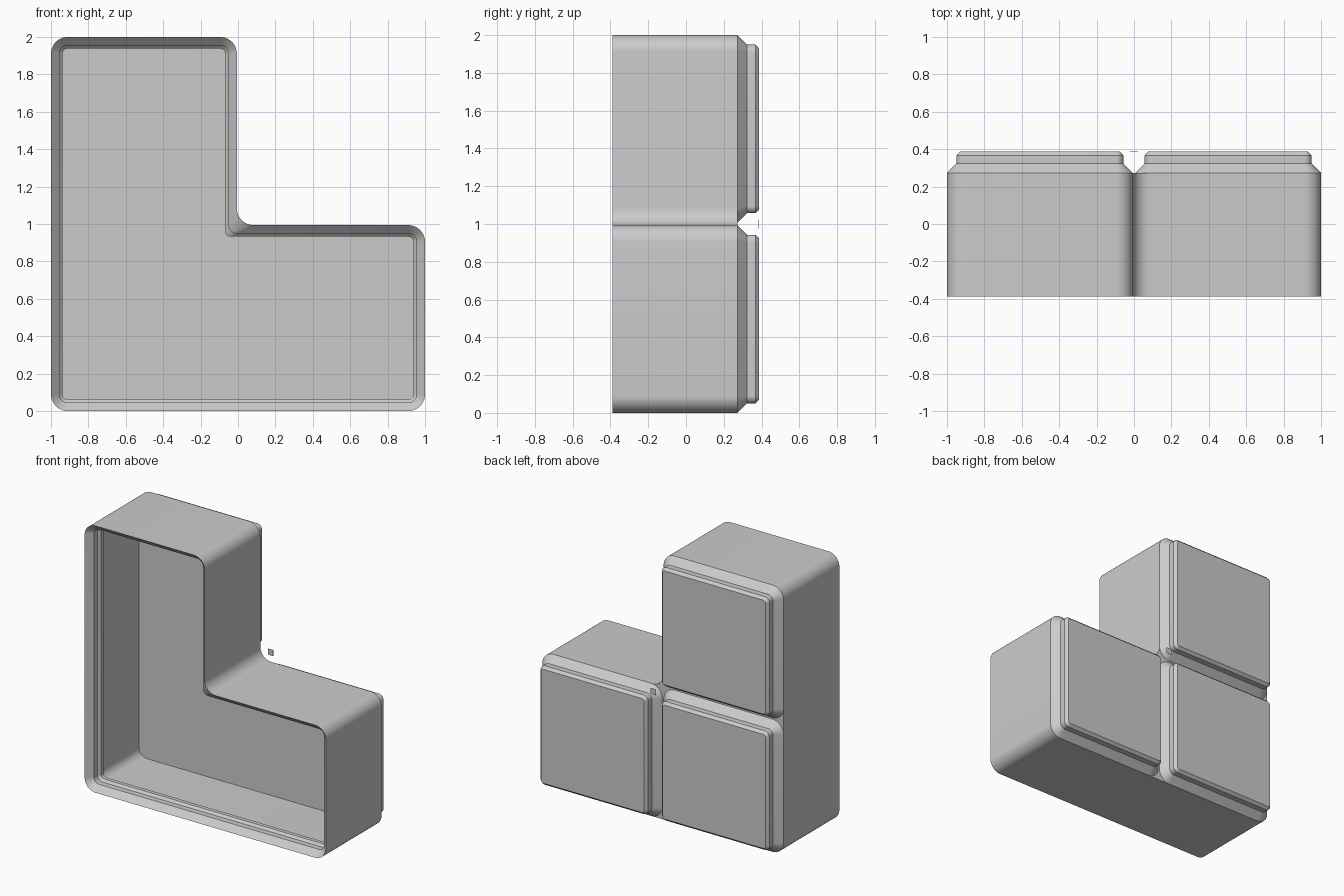
import bpy, bmesh, math
from mathutils import Vector

if "Cube" in bpy.data.objects:
    bpy.data.objects.remove(bpy.data.objects["Cube"])

GAP = 0.006      # half clearance between neighbouring cells
RADIUS = 0.09    # outer corner radius
SEG = 10         # segments per rounded corner


def rounded_ring(corners, inset):
    """Offset a counter-clockwise x/z outline inwards and round every corner."""
    pts = []
    r = max(RADIUS - inset, 0.012)
    n = len(corners)
    for i in range(n):
        c = Vector(corners[i])
        d0 = (c - Vector(corners[i - 1])).normalized()
        d1 = (Vector(corners[(i + 1) % n]) - c).normalized()
        n0, n1 = Vector((-d0.y, d0.x)), Vector((-d1.y, d1.x))
        turn = 1 if d0.x * d1.y - d0.y * d1.x > 0 else -1
        centre = c + (n0 + n1) * (inset + turn * r)
        for k in range(SEG + 1):
            a = k / SEG * math.pi / 2
            pts.append(centre - turn * r * (n0 * math.cos(a) + n1 * math.sin(a)))
    return pts


def loft(name, corners, profile, cap_start=True):
    """Skin rings given as (inset, y) along the profile and cap the ends."""
    bm = bmesh.new()
    rings = [[bm.verts.new((p.x, y, p.y)) for p in rounded_ring(corners, inset)]
             for inset, y in profile]
    for a, b in zip(rings, rings[1:]):
        for i in range(len(a)):
            j = (i + 1) % len(a)
            bm.faces.new((a[i], a[j], b[j], b[i]))
    if cap_start:
        bm.faces.new(rings[0])
    bm.faces.new(rings[-1])
    bmesh.ops.recalc_face_normals(bm, faces=bm.faces)
    me = bpy.data.meshes.new(name)
    bm.to_mesh(me)
    bm.free()
    ob = bpy.data.objects.new(name, me)
    bpy.context.collection.objects.link(ob)
    bpy.context.view_layer.objects.active = ob
    ob.select_set(True)
    bpy.ops.object.shade_smooth_by_angle(angle=math.radians(25))
    ob.select_set(False)
    return ob


# L-shaped bin: outer wall, stepped stacking lip, undercut, inner wall and floor
lo, hi = -GAP, 1 - GAP
l_shape = [(-1, 0), (1, 0), (1, hi), (lo, hi), (lo, 2), (-1, 2)]
loft("bin_body", l_shape, [
    (0, 0.273), (0, -0.388),
    (0.045, -0.343), (0.045, -0.300), (0.062, -0.283),
    (0.062, -0.254), (0.023, -0.215), (0.023, 0.22)])

# One stepped foot under each of the three cells
foot_profile = [(0, 0.273), (0.051, 0.324), (0.051, 0.367), (0.070, 0.387)]
for name, x, z in (("foot_corner", -1, 0), ("foot_side", GAP, 0), ("foot_top", -1, 1 + GAP)):
    w = 1 - GAP
    h = min(w, 2 - z)
    square = [(x, z), (x + w, z), (x + w, z + h), (x, z + h)]
    loft(name, square, foot_profile, cap_start=False)

# Small loose square chip where the three feet meet
bpy.ops.mesh.primitive_cube_add(size=1, location=(0, 0.386, 1))
chip = bpy.context.object
chip.name = "centre_chip"
chip.scale = (0.045, 0.002, 0.045)
